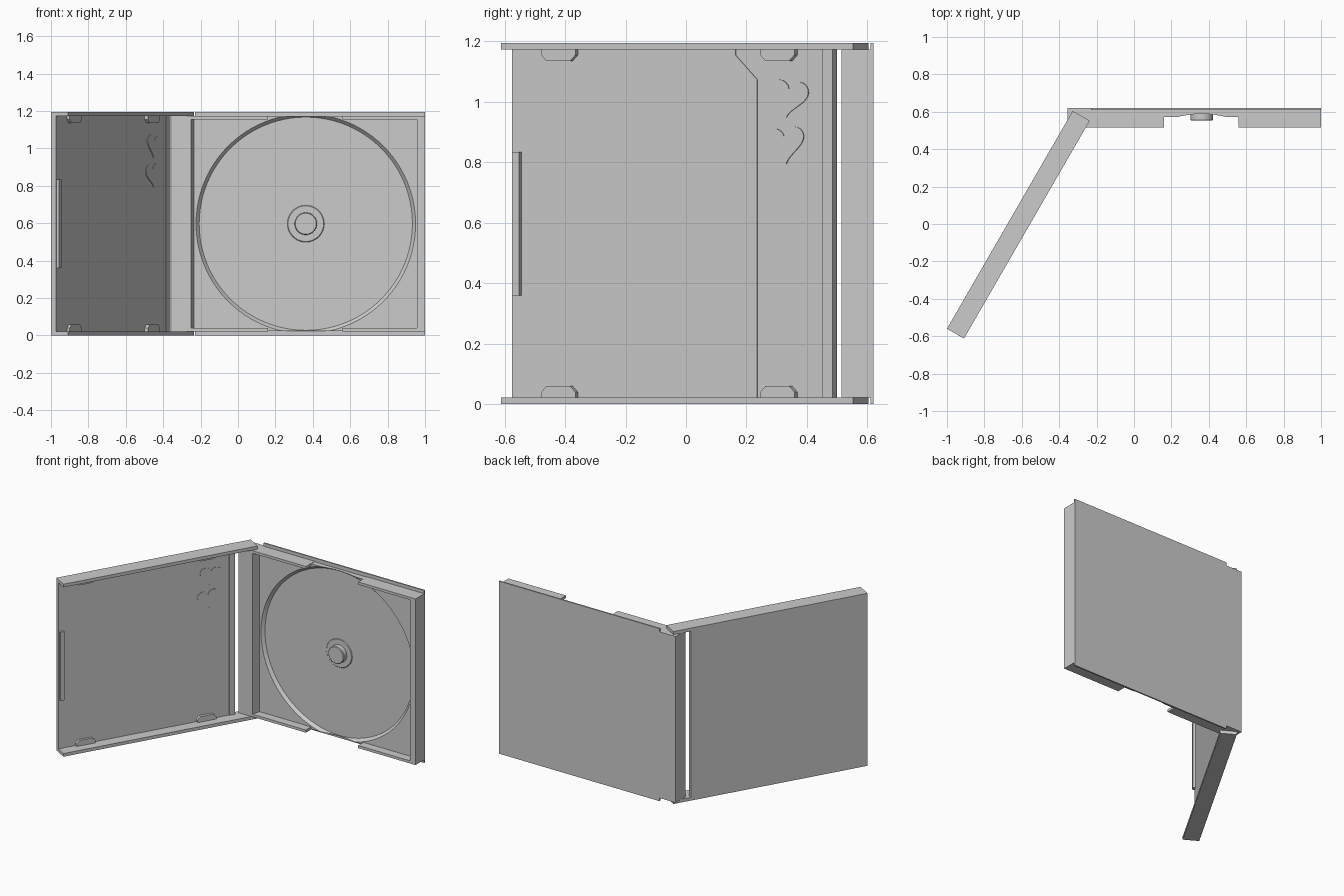
import bpy, bmesh, math
from mathutils import Matrix, Vector

if "Cube" in bpy.data.objects:
    bpy.data.objects.remove(bpy.data.objects["Cube"])

GREY = (0.6, 0.6, 0.6, 1)
mat = bpy.data.materials.new("light grey plastic")
mat.use_nodes = True
mat.diffuse_color = GREY
mat.node_tree.nodes["Principled BSDF"].inputs["Base Color"].default_value = GREY

HEIGHT = 1.195
MID = HEIGHT / 2
# Lid frame: u runs from free edge to hinge, v from outside to inside
LID = Matrix(((0.5, 0.866, 0, -1), (0.866, -0.5, 0, -0.56), (0, 0, 1, 0), (0, 0, 0, 1)))
# Base frame: plain world axes
BASE = Matrix.Identity(4)


def finish(name, bm):
    bmesh.ops.recalc_face_normals(bm, faces=bm.faces)
    mesh = bpy.data.meshes.new(name)
    bm.to_mesh(mesh)
    bm.free()
    mesh.materials.append(mat)
    obj = bpy.data.objects.new(name, mesh)
    bpy.context.collection.objects.link(obj)
    return obj


def prism(name, pts, lo, hi, place, frame):
    """Extrude a 2D outline from lo to hi; place maps (a, b, depth) to xyz."""
    bm = bmesh.new()
    rings = [[bm.verts.new(frame @ Vector(place(a, b, d))) for a, b in pts] for d in (lo, hi)]
    for ring in rings:
        bm.faces.new(ring)
    n = len(pts)
    for i in range(n):
        j = (i + 1) % n
        bm.faces.new((rings[0][i], rings[0][j], rings[1][j], rings[1][i]))
    return finish(name, bm)


def across(a, b, d):
    return (a, d, b)


def upright(a, b, d):
    return (a, b, d)


def box(name, x, y, z, frame=BASE):
    outline = [(x[0], y[0]), (x[1], y[0]), (x[1], y[1]), (x[0], y[1])]
    return prism(name, outline, z[0], z[1], upright, frame)


def turned(name, profile, cx, cz, sides=96):
    """Solid of revolution about the y direction from (radius, y) points."""
    bm = bmesh.new()
    rings = []
    for r, y in profile:
        angles = [math.tau * i / sides for i in range(sides)]
        rings.append([bm.verts.new((cx + r * math.cos(t), y, cz + r * math.sin(t))) for t in angles])
    bm.faces.new(rings[0])
    bm.faces.new(rings[-1])
    for a, b in zip(rings, rings[1:]):
        for i in range(sides):
            j = (i + 1) % sides
            bm.faces.new((a[i], a[j], b[j], b[i]))
    return finish(name, bm)


def both_ends(z0, z1):
    return (("lower", (z0, z1)), ("upper", (HEIGHT - z1, HEIGHT - z0)))


def smooth(obj):
    bpy.ops.object.select_all(action="DESELECT")
    obj.select_set(True)
    bpy.context.view_layer.objects.active = obj
    bpy.ops.object.shade_smooth_by_angle(angle=math.radians(30))


# Base: back panel narrowed beside the hinge
inner = (0.022, HEIGHT - 0.022)
panel = [(-0.355, inner[0]), (-0.23, inner[0]), (-0.23, 0), (1, 0),
         (1, HEIGHT), (-0.23, HEIGHT), (-0.23, inner[1]), (-0.355, inner[1])]
prism("back_panel", panel, 0.61, 0.62, across, BASE)

# Spine block with a slanted inner side, and the far end wall
spine = [(-0.355, 0.61), (-0.355, 0.515), (-0.25, 0.515), (-0.235, 0.572), (-0.235, 0.61)]
prism("spine", spine, inner[0], inner[1], upright, BASE)
box("end_wall", (0.957, 1), (0.515, 0.61), inner)

# Top and bottom rails with an open middle
for side, z in both_ends(0.022, 0.04):
    box(side + "_spine_rail", (-0.25, 0.16), (0.515, 0.61), z)
    box(side + "_end_rail", (0.56, 0.957), (0.515, 0.61), z)

# Tray with a tapered round recess and its hub
CX = 0.3625
tray = box("tray", (-0.235, 0.957), (0.572, 0.61), (0.025, HEIGHT - 0.025))
cutter = turned("recess_cutter", [(0.57, 0.592), (0.587, 0.572), (0.587, 0.55)], CX, MID)
cutter.hide_render = True
cutter.hide_viewport = True
cut = tray.modifiers.new("recess", "BOOLEAN")
cut.operation = "DIFFERENCE"
cut.solver = "EXACT"
cut.object = cutter
smooth(turned("hub", [(0.1, 0.593), (0.095, 0.588), (0.06, 0.588), (0.06, 0.557), (0.056, 0.553)], CX, MID, 48))

# Lid: panel, raised edge strips and side walls
wall = (0.022, HEIGHT - 0.022)
box("lid_panel", (0, 1.224), (0, 0.026), wall, LID)
box("lid_free_edge_strip", (0, 0.035), (0.026, 0.031), wall, LID)
box("lid_hinge_edge_strip", (1.184, 1.224), (0.026, 0.031), wall, LID)
box("lid_grip", (0.008, 0.035), (0.031, 0.046), (0.36, 0.835), LID)
for side, z in both_ends(0, 0.022):
    box(side + "_lid_wall", (0, 1.345), (0, 0.105), z, LID)

# Booklet tabs with clipped corners, mirrored top to bottom
for place, u in (("free", 0.12), ("hinge", 0.957)):
    for side, z in both_ends(0.02, 0.06):
        root, tip = z if side == "lower" else z[::-1]
        bend = root + (tip - root) * 0.5
        tab = [(u, root), (u, bend), (u + 0.02, tip), (u + 0.11, tip),
               (u + 0.13, bend), (u + 0.13, root)]
        prism(side + "_" + place + "_tab", tab, 0.026, 0.046, across, LID)

# Thin sheet with a cut corner inside the lid
sheet = [(0.035, wall[0]), (0.934, wall[0]), (0.934, 1.075), (0.852, 1.155),
         (0.852, wall[1]), (0.035, wall[1])]
prism("lid_sheet", sheet, 0.026, 0.029, across, LID)

# Two tilted raised hearts
for name, u, z, tilt in (("upper_heart", 1.055, 1.02, -0.1), ("lower_heart", 1.04, 0.865, 0.1)):
    pts = []
    for i in range(40):
        t = math.tau * i / 40
        a = 0.075 * math.sin(t) ** 3
        b = 0.0042 * (13 * math.cos(t) - 5 * math.cos(2 * t) - 2 * math.cos(3 * t) - math.cos(4 * t))
        pts.append((u + a * math.cos(tilt) - b * math.sin(tilt),
                    z + a * math.sin(tilt) + b * math.cos(tilt)))
    prism(name, pts, 0.026, 0.03, across, LID)
